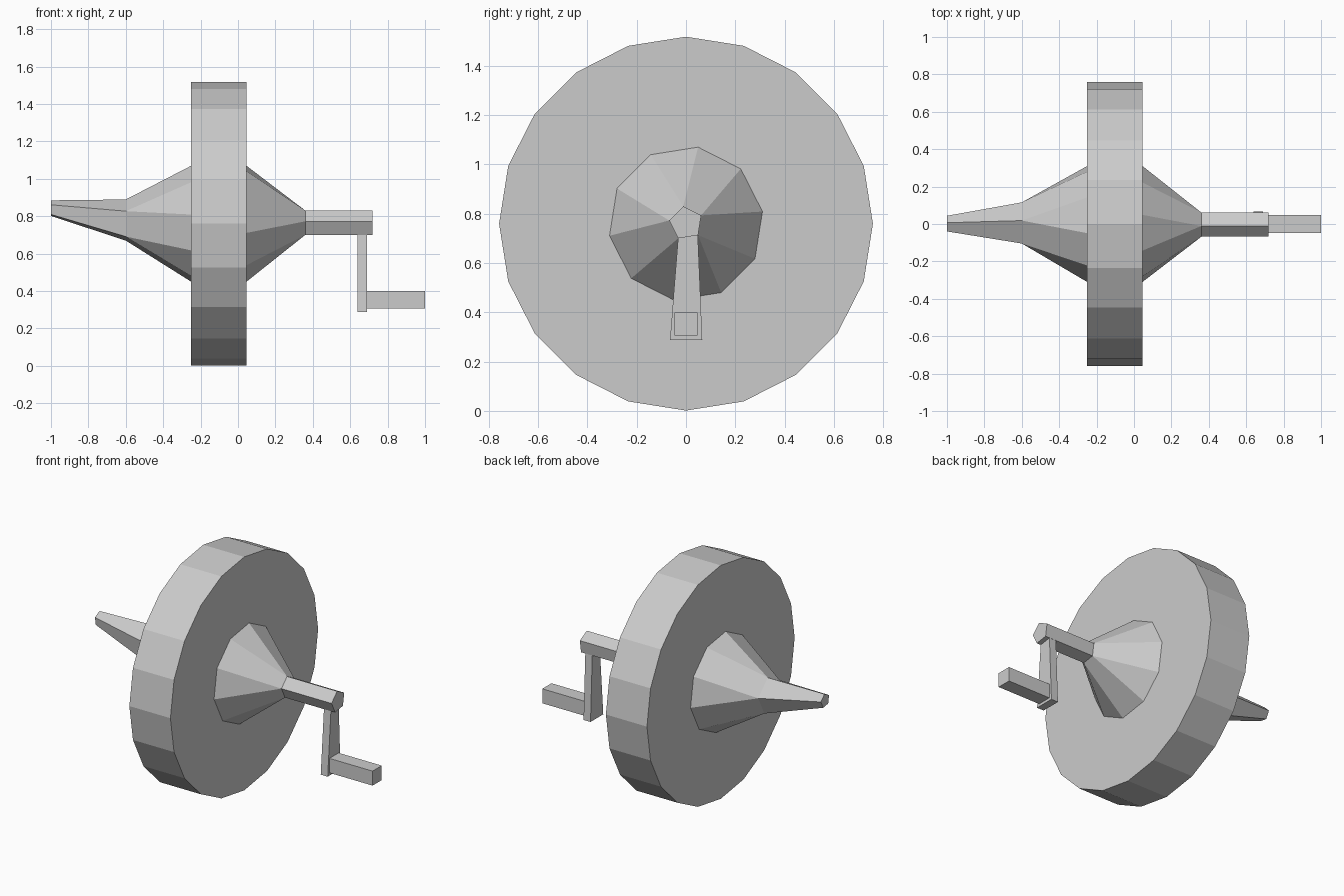
import bpy, bmesh
from math import sin, cos, radians

if "Cube" in bpy.data.objects:
    bpy.data.objects.remove(bpy.data.objects["Cube"])


def ring(x, z, r, sides, start, s=1):
    """Regular polygon across the x axis; s=-1 mirrors it in y."""
    step = 360 / sides
    return [(x, s * r * cos(radians(start + step * i)), z + r * sin(radians(start + step * i)))
            for i in range(sides)]


def loft(name, rings, cap_start=True, cap_end=True):
    """Skin consecutive rings; a ring with half the sides turns into quads and triangles."""
    bm = bmesh.new()
    loops = [[bm.verts.new(p) for p in r] for r in rings]
    for a, b in zip(loops, loops[1:]):
        n, k = len(a), len(a) // len(b)
        for i in range(n):
            j = (i + 1) % n
            quad = [a[i], a[j], b[j // k], b[i // k]]
            bm.faces.new(list(dict.fromkeys(quad)))
    if cap_start:
        bm.faces.new(loops[0])
    if cap_end:
        bm.faces.new(loops[-1])
    bmesh.ops.recalc_face_normals(bm, faces=bm.faces)
    mesh = bpy.data.meshes.new(name)
    bm.to_mesh(mesh)
    bm.free()
    ob = bpy.data.objects.new(name, mesh)
    bpy.context.collection.objects.link(ob)
    return ob


# Big 20-sided wheel
loft("wheel", [ring(x, 0.76, 0.758, 20, 0) for x in (-0.25, 0.045)])

# Crank-side hub: ten-sided base narrowing to a five-sided shaft
loft("crank_hub_and_shaft", [
    ring(0.045, 0.76, 0.314, 10, 9),
    ring(0.36, 0.762, 0.069, 5, 27),
    ring(0.72, 0.762, 0.069, 5, 27)], cap_start=False)

# Far-side hub: same base turned around, tapering to a raised spike
loft("spike_hub", [
    ring(-0.25, 0.76, 0.314, 10, 9, -1),
    ring(-0.60, 0.774, 0.117, 5, 27, -1),
    ring(-1.0, 0.841, 0.0445, 5, 27, -1)], cap_start=False)

# Flared arm dropping from the underside of the shaft
x0, x1 = 0.64, 0.69
loft("crank_arm", [
    [(x0, -0.032, 0.701), (x1, -0.032, 0.701), (x1, 0.048, 0.713), (x0, 0.048, 0.713)],
    [(x0, -0.065, 0.288), (x1, -0.065, 0.288), (x1, 0.066, 0.288), (x0, 0.066, 0.288)]],
    cap_start=False)

# Square handle
loft("crank_handle", [ring(x, 0.353, 0.0665, 4, 45) for x in (x1, 1.0)], cap_start=False)
